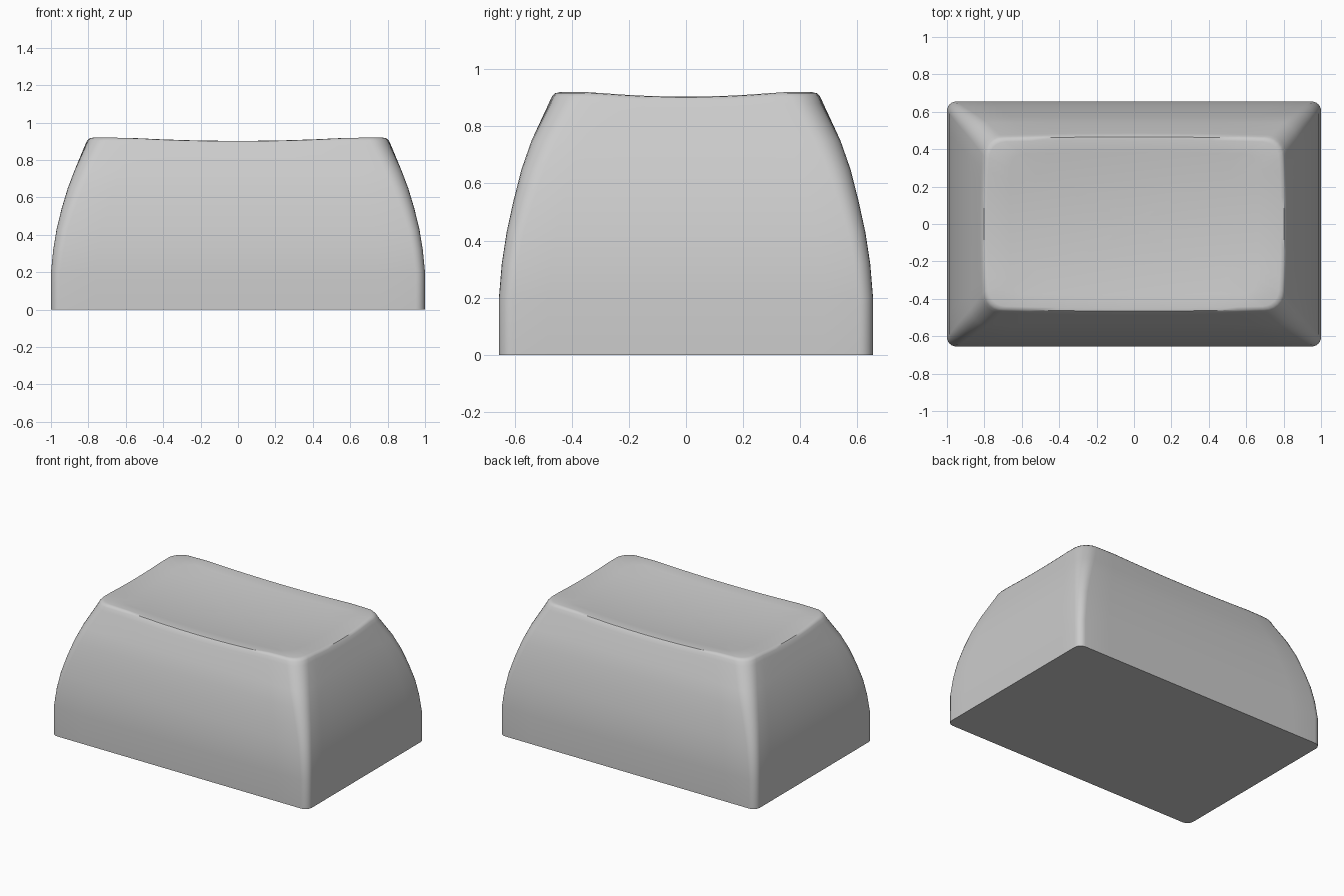
import bpy, bmesh, math

if "Cube" in bpy.data.objects:
    bpy.data.objects.remove(bpy.data.objects["Cube"])


def rounded_rect(hx, hy, r, bulge=0.0, side=10, arc=6):
    """Outline points, counter-clockwise, with sides subdivided and slightly bowed."""
    pts = []
    for k, (sx, sy) in enumerate([(1, 1), (-1, 1), (-1, -1), (1, -1)]):
        cx, cy = sx * (hx - r), sy * (hy - r)
        for i in range(arc + 1):
            a = math.radians(90 * (k + i / arc))
            pts.append((cx + r * math.cos(a), cy + r * math.sin(a)))
        nx, ny = [(-1, 1), (-1, -1), (1, -1), (1, 1)][k]
        ex, ey = nx * (hx - r), ny * (hy - r)
        a = math.radians(90 * (k + 1))
        for i in range(1, side):
            t = i / side
            b = r + bulge * 4 * t * (1 - t)
            pts.append((cx + (ex - cx) * t + b * math.cos(a),
                        cy + (ey - cy) * t + b * math.sin(a)))
    return pts


def dish(x, y):
    """Height of the scooped top."""
    return min(0.92, 0.872 + 0.03 * (x / 0.76) ** 2 + 0.024 * (y / 0.4) ** 2)


bm = bmesh.new()
rings = []

# Side walls: half width, half depth, corner radius, height
for hx, hy, r, z in [(1.0, 0.655, 0.05, 0), (1.0, 0.655, 0.05, 0.2),
                     (0.988, 0.645, 0.055, 0.32), (0.97, 0.628, 0.06, 0.43),
                     (0.943, 0.604, 0.07, 0.54), (0.91, 0.576, 0.08, 0.65),
                     (0.872, 0.541, 0.09, 0.75)]:
    rings.append([bm.verts.new((x, y, z)) for x, y in rounded_rect(hx, hy, r)])

# Rounded rim following the scooped top: half sizes, radius, drop below the dish
for hx, hy, r, drop in [(0.813, 0.476, 0.10, 0.04), (0.803, 0.466, 0.10, 0.016),
                        (0.793, 0.456, 0.10, 0.004), (0.775, 0.44, 0.09, 0)]:
    rings.append([bm.verts.new((x, y, dish(x, y) - drop))
                  for x, y in rounded_rect(hx, hy, r, 0.01)])

# Scooped top, closing in to the centre
for s in (0.85, 0.68, 0.5, 0.33, 0.16):
    rings.append([bm.verts.new((x * s, y * s, dish(x * s, y * s)))
                  for x, y in rounded_rect(0.775, 0.44, 0.09, 0.01)])

n = len(rings[0])
for lo, hi in zip(rings, rings[1:]):
    for i in range(n):
        j = (i + 1) % n
        bm.faces.new((lo[i], lo[j], hi[j], hi[i]))
centre = bm.verts.new((0, 0, dish(0, 0)))
for i in range(n):
    bm.faces.new((rings[-1][i], rings[-1][(i + 1) % n], centre))

# Flat underside
bm.faces.new(rings[0][::-1])
bmesh.ops.recalc_face_normals(bm, faces=bm.faces)

mesh = bpy.data.meshes.new("key_cap")
bm.to_mesh(mesh)
bm.free()
cap = bpy.data.objects.new("key_cap", mesh)
bpy.context.collection.objects.link(cap)
bpy.context.view_layer.objects.active = cap
cap.select_set(True)
bpy.ops.object.shade_smooth_by_angle(angle=math.radians(40))
